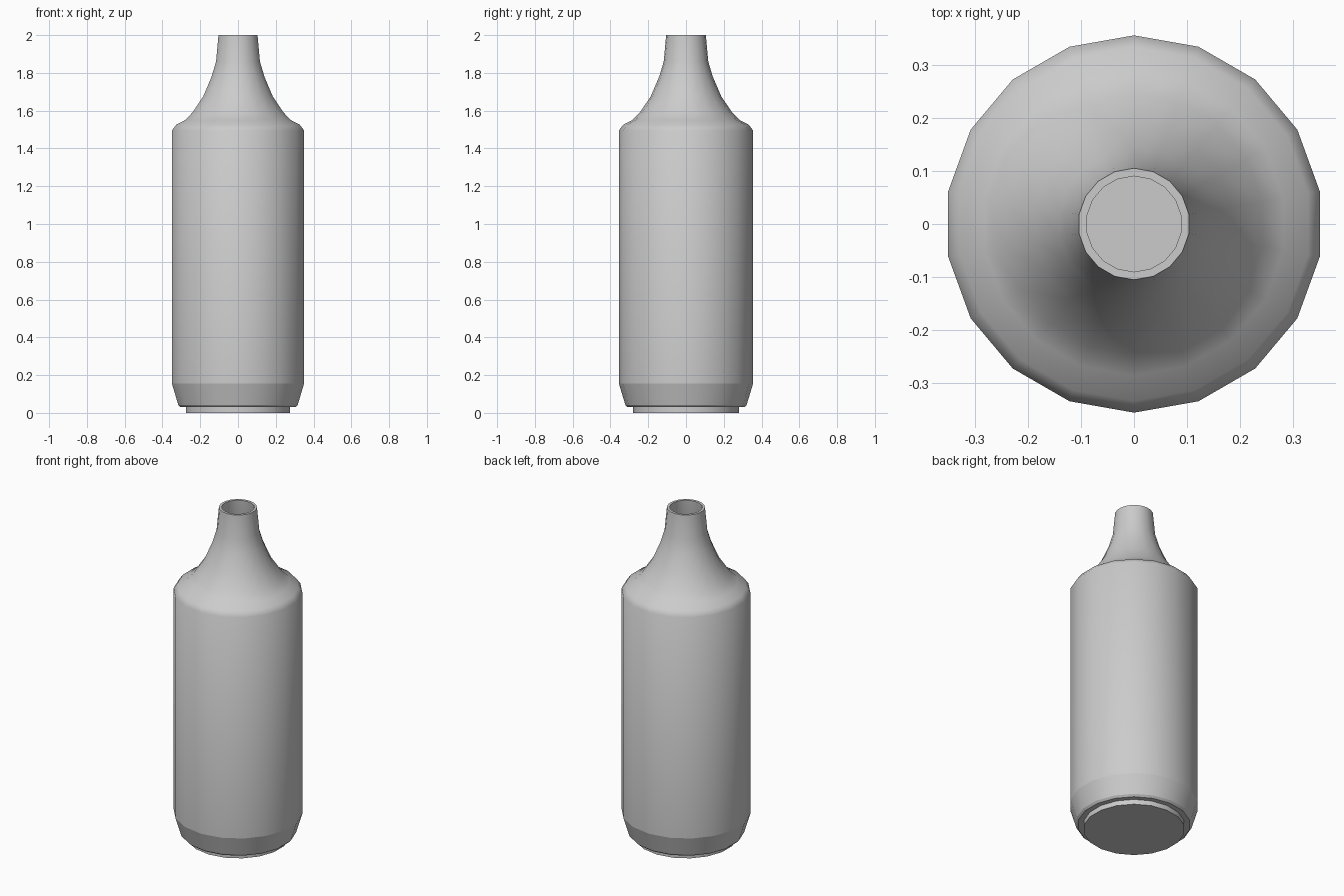
import bpy, bmesh, math

if "Cube" in bpy.data.objects:
    bpy.data.objects.remove(bpy.data.objects["Cube"])

SIDES = 18


def lathe(name, profile, sharp):
    """Revolve (radius, height) points about z; 'sharp' lists hard-edged rings."""
    bm = bmesh.new()
    rings = []
    for r, z in profile:
        ring = []
        for i in range(SIDES):
            a = math.pi / 2 + 2 * math.pi * i / SIDES
            ring.append(bm.verts.new((r * math.cos(a), r * math.sin(a), z)))
        rings.append(ring)
    for low, high in zip(rings, rings[1:]):
        for i in range(SIDES):
            j = (i + 1) % SIDES
            bm.faces.new((low[i], low[j], high[j], high[i]))
    # Close the underside and the inner floor
    bm.faces.new(rings[0][::-1])
    bm.faces.new(rings[-1])
    for f in bm.faces:
        f.smooth = True
    for k in sharp:
        for i in range(SIDES):
            bm.edges.get((rings[k][i], rings[k][(i + 1) % SIDES])).smooth = False
    mesh = bpy.data.meshes.new(name)
    bm.to_mesh(mesh)
    bm.free()
    obj = bpy.data.objects.new(name, mesh)
    bpy.context.collection.objects.link(obj)
    return obj


# Foot, recessed ledge, tapered heel, straight wall, shoulder and neck
outer = [
    (0.28, 0.0), (0.28, 0.03), (0.31, 0.03), (0.321, 0.042),
    (0.355, 0.155), (0.355, 1.495), (0.333, 1.525), (0.285, 1.55),
    (0.245, 1.59), (0.187, 1.675), (0.142, 1.78), (0.118, 1.86), (0.105, 2.0),
]
# Hollow inside, following the outer wall down to the floor
inner = [
    (0.09, 2.0), (0.103, 1.86), (0.127, 1.78), (0.172, 1.67),
    (0.235, 1.575), (0.34, 1.485), (0.34, 0.155), (0.30, 0.05),
]
lathe("bottle", outer + inner, [0, 1, 2, 3, 4, 12, 13, 20])
